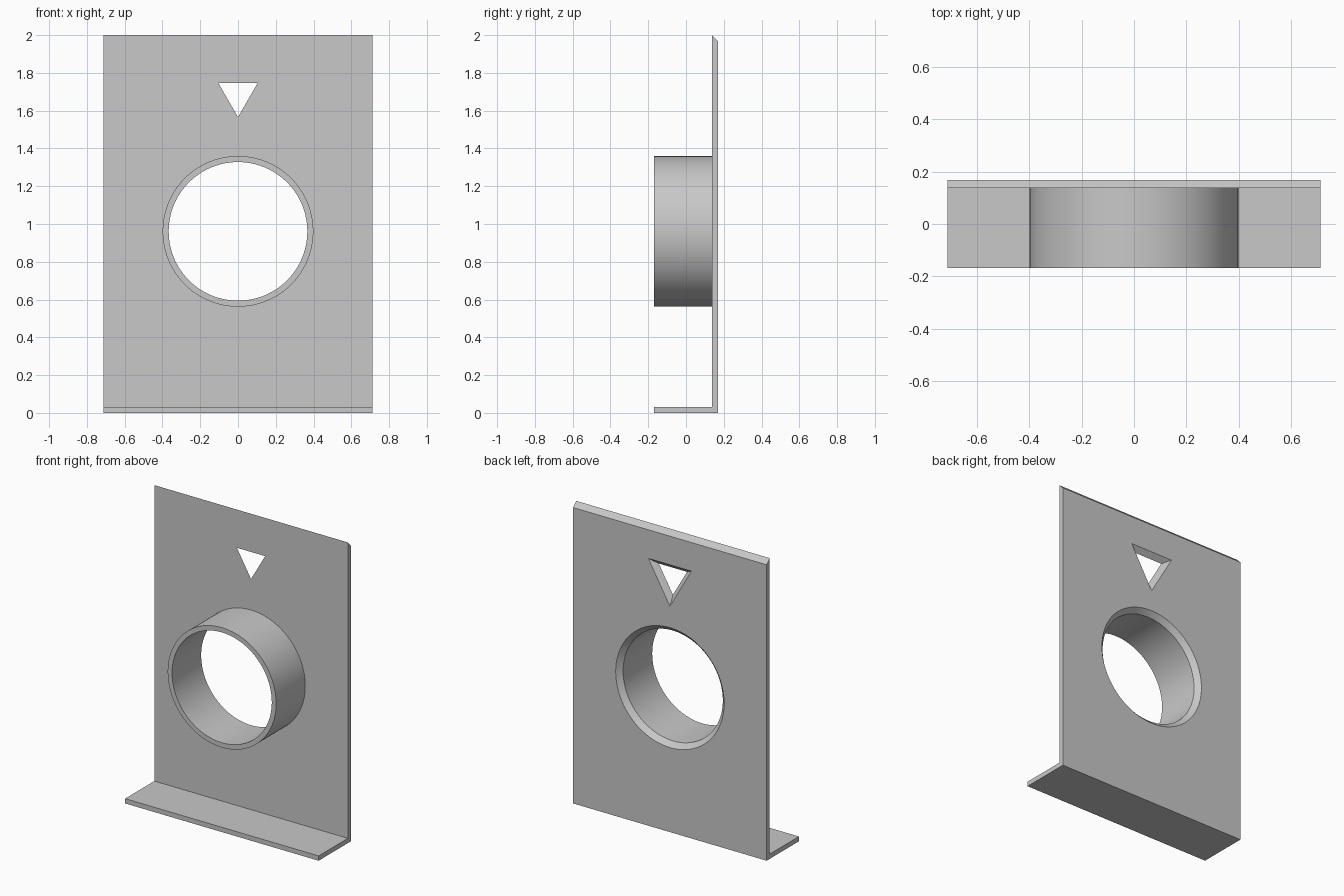
import bpy, bmesh
from math import cos, sin, pi

if "Cube" in bpy.data.objects:
    bpy.data.objects.remove(bpy.data.objects["Cube"], do_unlink=True)

HALF_W, HALF_D, HEIGHT, T = 0.712, 0.169, 2.0, 0.032
FRONT = HALF_D - T            # front surface of the upright plate
RING_Z, RING_R = 0.961, 0.399
TRI_Z, TRI_R = 1.686, 0.12
SIDES = 96

grey = bpy.data.materials.new("plain grey")
grey.use_nodes = True
grey.diffuse_color = (0.58, 0.58, 0.58, 1)
grey.node_tree.nodes["Principled BSDF"].inputs["Base Color"].default_value = grey.diffuse_color


def finish(bm, name):
    bmesh.ops.recalc_face_normals(bm, faces=bm.faces)
    mesh = bpy.data.meshes.new(name)
    bm.to_mesh(mesh)
    bm.free()
    mesh.materials.append(grey)
    obj = bpy.data.objects.new(name, mesh)
    bpy.context.collection.objects.link(obj)
    return obj


def activate(obj):
    bpy.ops.object.select_all(action='DESELECT')
    obj.select_set(True)
    bpy.context.view_layer.objects.active = obj


def lathe(name, profile, z, sides, capped):
    """Sweep (radius, y) points round a front-to-back axis at height z."""
    bm = bmesh.new()
    angles = [2 * pi * i / sides - pi / 2 for i in range(sides)]
    loops = [[bm.verts.new((r * cos(a), y, z + r * sin(a))) for a in angles]
             for r, y in profile]
    for a, b in zip(loops, loops[1:]):
        for i in range(sides):
            j = (i + 1) % sides
            bm.faces.new((a[i], a[j], b[j], b[i]))
    if capped:
        bm.faces.new(loops[0])
        bm.faces.new(loops[-1])
    return finish(bm, name)


# Upright plate with bevelled top and foot flange, extruded across the width
bm = bmesh.new()
outline = [(-HALF_D, 0), (HALF_D, 0), (HALF_D, HEIGHT - T),
           (FRONT, HEIGHT), (FRONT, T), (-HALF_D, T)]
side = bm.faces.new([bm.verts.new((-HALF_W, y, z)) for y, z in outline])
grown = bmesh.ops.extrude_face_region(bm, geom=[side])
bmesh.ops.translate(bm, vec=(2 * HALF_W, 0, 0),
                    verts=[v for v in grown["geom"] if isinstance(v, bmesh.types.BMVert)])
plate = finish(bm, "plate_with_foot")

# Holes that flare towards the back
for name, radius, slope, z, sides in (("round_cutter", RING_R - T, 1, RING_Z, SIDES),
                                      ("triangle_cutter", TRI_R, 2, TRI_Z, 3)):
    extra = 0.02
    cutter = lathe(name, [(radius - slope * extra, FRONT - extra),
                          (radius + slope * (T + extra), HALF_D + extra)], z, sides, True)
    cutter.hide_render = True
    cut = plate.modifiers.new(name, 'BOOLEAN')
    cut.operation = 'DIFFERENCE'
    cut.solver = 'EXACT'
    cut.object = cutter
    activate(plate)
    bpy.ops.object.modifier_apply(modifier=cut.name)
    bpy.data.objects.remove(cutter, do_unlink=True)

# Tube standing out from the front of the plate
ring = lathe("ring_collar", [(RING_R, FRONT), (RING_R, -HALF_D),
                             (RING_R - T, -HALF_D), (RING_R - T, FRONT)],
             RING_Z, SIDES, False)

for obj in (plate, ring):
    activate(obj)
    bpy.ops.object.shade_smooth_by_angle()
